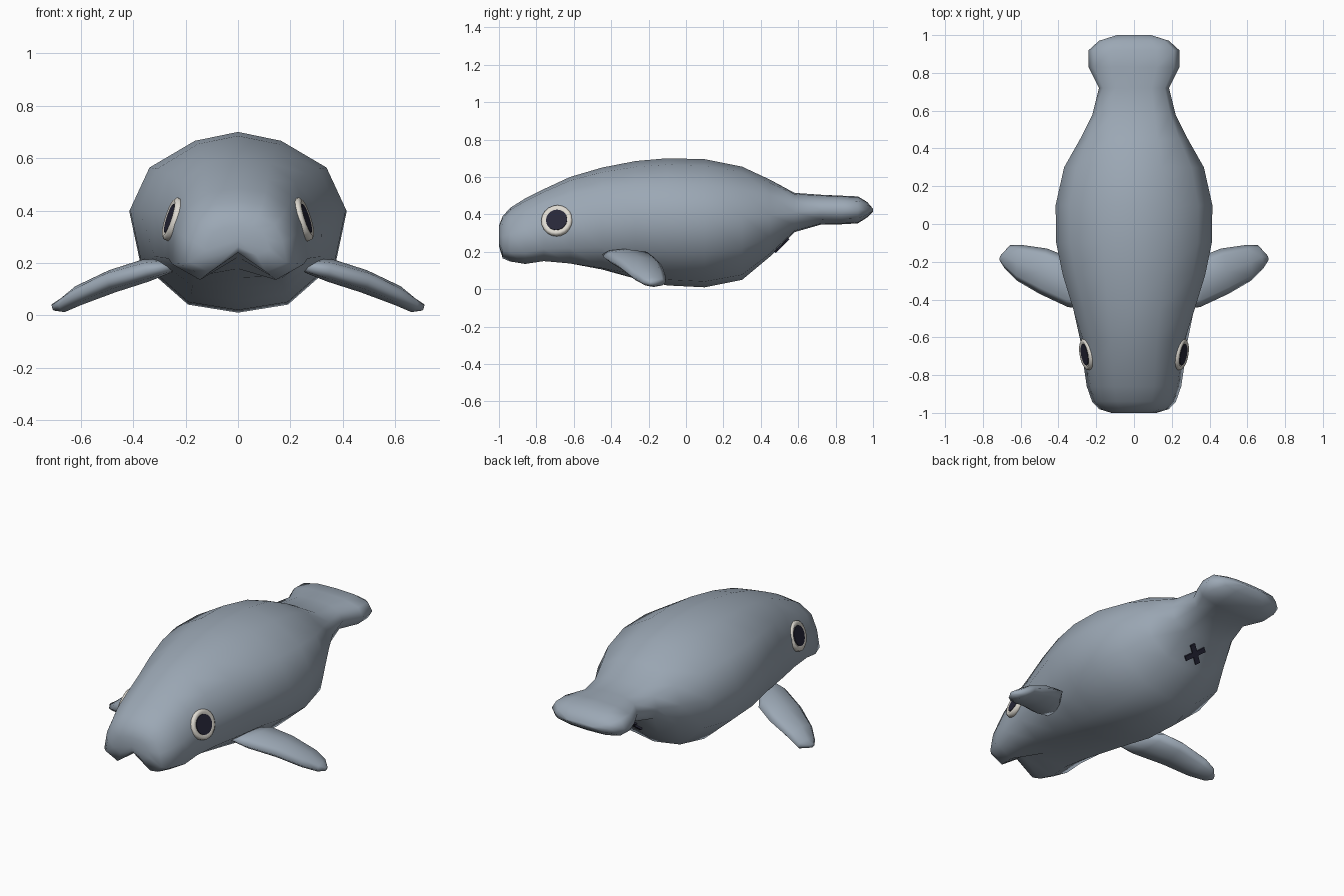
import bpy, bmesh, math
from mathutils import Vector, Matrix

if "Cube" in bpy.data.objects:
    bpy.data.objects.remove(bpy.data.objects["Cube"])


def material(name, rgb):
    m = bpy.data.materials.new(name)
    m.diffuse_color = (*rgb, 1)
    m.use_nodes = True
    m.node_tree.nodes["Principled BSDF"].inputs["Base Color"].default_value = m.diffuse_color
    return m


SKIN = material("blue grey skin", (0.33, 0.39, 0.46))
WHITE = material("eye white", (0.72, 0.69, 0.63))
DARK = material("dark", (0.02, 0.02, 0.04))


def finish(name, bm, mat, smooth=True):
    bmesh.ops.recalc_face_normals(bm, faces=bm.faces)
    me = bpy.data.meshes.new(name)
    bm.to_mesh(me)
    bm.free()
    me.materials.append(mat)
    for p in me.polygons:
        p.use_smooth = smooth
    ob = bpy.data.objects.new(name, me)
    bpy.context.collection.objects.link(ob)
    return ob


def loft(name, rings, mat):
    """Skin closed rings of points and cap both ends with fans."""
    bm = bmesh.new()
    rows = [[bm.verts.new(p) for p in r] for r in rings]
    n = len(rows[0])
    for a, b in zip(rows, rows[1:]):
        for i in range(n):
            j = (i + 1) % n
            bm.faces.new((a[i], a[j], b[j], b[i]))
    for r in (rows[0], rows[-1]):
        c = bm.verts.new(sum((v.co for v in r), Vector()) / n)
        for i in range(n):
            bm.faces.new((r[i], r[(i + 1) % n], c))
    return finish(name, bm, mat)


# Half cross-sections, top to bottom: (share of half width, share of height)
HEAD = [(0, 1), (.42, .96), (.76, .80), (.92, .52), (1, .17), (.58, 0), (0, .02)]
TRUNK = [(0, 1), (.40, .95), (.82, .80), (1, .565), (.90, .28), (.46, .045), (0, 0)]
TAIL = [(0, 1), (.50, .97), (.88, .82), (1, .5), (.88, .18), (.50, .03), (0, 0)]

# Body stations: y, half width, bottom, top, mouth notch depth
STATIONS = [
    (-1.00, .12, .23, .34, .03), (-.98, .185, .165, .39, .07),
    (-.94, .222, .148, .435, .09), (-.86, .250, .135, .485, .08),
    (-.76, .265, .15, .535, .02), (-.62, .287, .135, .60, 0),
    (-.45, .335, .10, .65, 0), (-.27, .380, .055, .685, 0),
    (-.10, .412, .02, .70, 0), (.10, .415, .01, .695, 0),
    (.30, .370, .05, .655, 0), (.45, .285, .175, .585, 0),
    (.58, .220, .305, .515, 0), (.72, .185, .345, .505, 0),
    (.83, .240, .347, .50, 0), (.92, .240, .352, .496, 0),
    (.97, .185, .385, .465, 0), (1.0, .09, .415, .43, 0)]


def smoothstep(a, b, x):
    t = min(1, max(0, (x - a) / (b - a)))
    return t * t * (3 - 2 * t)


def body_ring(y, w, lo, hi, notch):
    h, t = smoothstep(-.75, -.15, y), smoothstep(.3, .65, y)
    half = []
    for a, b, c in zip(HEAD, TRUNK, TAIL):
        p = Vector(a).lerp(Vector(b), h).lerp(Vector(c), t)
        half.append((p.x * w, y, lo + p.y * (hi - lo)))
    half[-1] = (0, y, half[-1][2] + notch)
    return half + [(-x, yy, z) for x, yy, z in half[-2:0:-1]]


body = loft("body", [body_ring(*s) for s in STATIONS], SKIN)

# Flipper stations: leading x, y, trailing x, y, height, half thickness
FLIPPER = [(.22, -.45, .27, -.30, .195, .025), (.35, -.44, .36, -.17, .17, .042),
           (.50, -.37, .46, -.13, .13, .042), (.62, -.30, .60, -.11, .075, .036),
           (.685, -.235, .655, -.11, .038, .026), (.71, -.195, .705, -.165, .03, .012)]


def flipper_ring(side, lx, ly, tx, ty, z, th):
    ring = []
    for k in range(8):
        a = math.tau * k / 8
        u, v = .5 + .5 * math.cos(a), math.sin(a) * th
        ring.append((side * (lx + (tx - lx) * u + .3 * v), ly + (ty - ly) * u, z + v))
    return ring


for side, label in ((1, "right"), (-1, "left")):
    loft(label + "_flipper", [flipper_ring(side, *f) for f in FLIPPER], SKIN)

    # Eye: a flat rim around a dark disc, leaning with the head
    normal = Vector((side * .94, -.17, .30)).normalized()
    frame = Matrix.Translation((side * .250, -.69, .367)) @ normal.to_track_quat('Z', 'Y').to_matrix().to_4x4()
    rim = [[frame @ Vector((r * math.cos(math.tau * i / 20), r * math.sin(math.tau * i / 20), z))
            for i in range(20)]
           for r, z in ((.086, -.02), (.084, .008), (.072, .017), (.056, .009))]
    loft(label + "_eye_rim", rim, WHITE)
    bm = bmesh.new()
    bmesh.ops.create_cone(bm, cap_ends=True, segments=20, radius1=.057, radius2=.057,
                          depth=.008, matrix=frame @ Matrix.Translation((0, 0, .010)))
    finish(label + "_pupil", bm, DARK, False)

# Small crossed mark under the tail root
slope = Matrix.Translation((0, .51, .236)) @ Matrix.Rotation(math.radians(45), 4, 'X')
bm = bmesh.new()
for turn in (45, -45):
    bmesh.ops.create_cube(bm, size=1, matrix=slope @ Matrix.Rotation(math.radians(turn), 4, 'Z')
                          @ Matrix.Diagonal((.12, .028, .016, 1)))
finish("belly_mark", bm, DARK, False)
